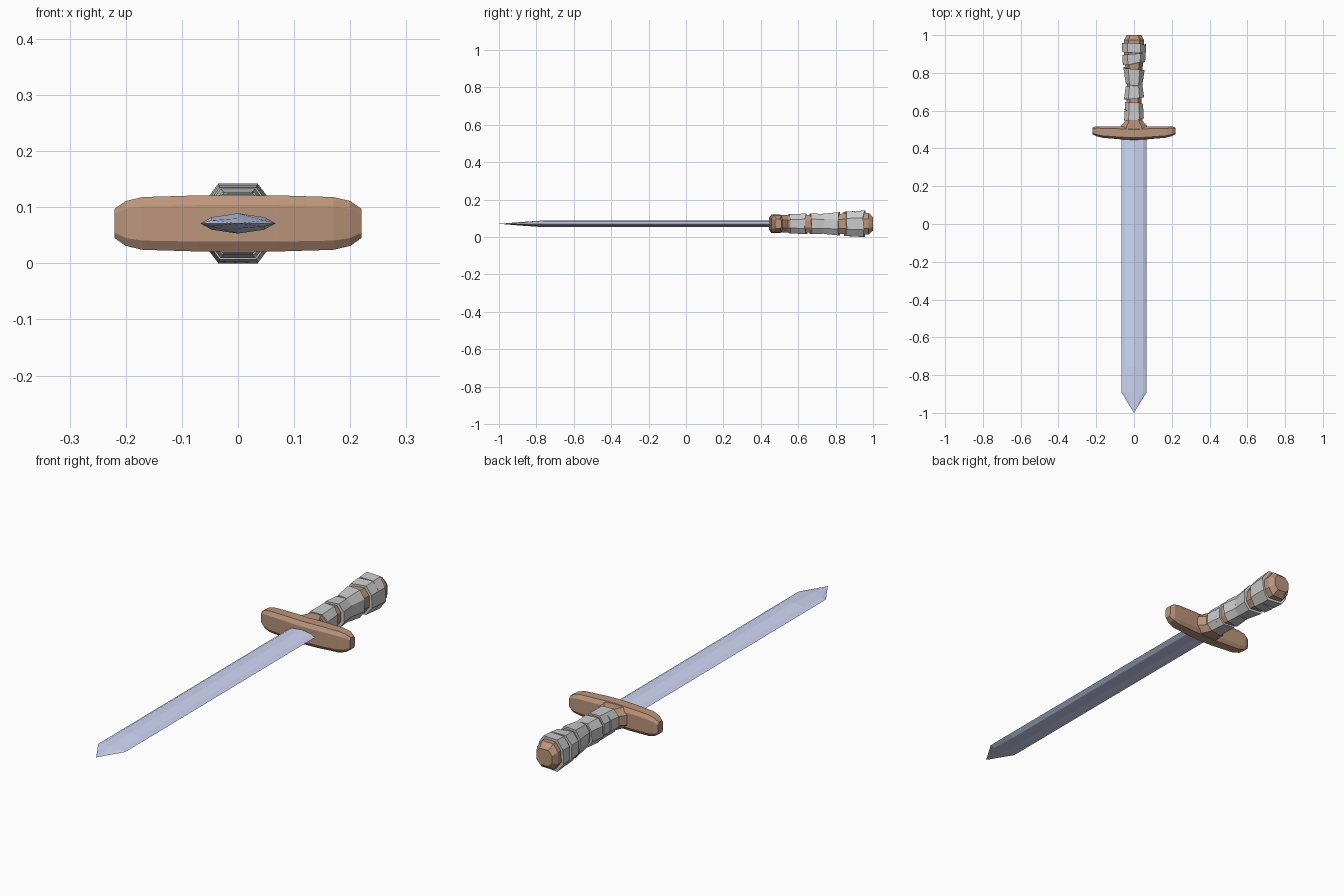
import bpy, bmesh, random

if "Cube" in bpy.data.objects:
    bpy.data.objects.remove(bpy.data.objects["Cube"])

random.seed(4)
ZC = 0.071


def material(name, color):
    m = bpy.data.materials.new(name)
    m.diffuse_color = (*color, 1)
    m.use_nodes = True
    m.node_tree.nodes["Principled BSDF"].inputs["Base Color"].default_value = m.diffuse_color
    return m


def loft(name, rings, mat=None, apex=None):
    """Skin a list of point rings, closed with end faces or a pointed apex."""
    bm = bmesh.new()
    vs = [[bm.verts.new(p) for p in ring] for ring in rings]
    n = len(vs[0])
    for a, b in zip(vs, vs[1:]):
        for i in range(n):
            bm.faces.new((a[i], a[(i + 1) % n], b[(i + 1) % n], b[i]))
    bm.faces.new(vs[0])
    if apex:
        tip = bm.verts.new(apex)
        for i in range(n):
            bm.faces.new((vs[-1][i], vs[-1][(i + 1) % n], tip))
    else:
        bm.faces.new(vs[-1])
    bmesh.ops.recalc_face_normals(bm, faces=bm.faces)
    me = bpy.data.meshes.new(name)
    bm.to_mesh(me)
    bm.free()
    ob = bpy.data.objects.new(name, me)
    bpy.context.collection.objects.link(ob)
    if mat:
        me.materials.append(mat)
    return ob


def octagon(a, b, c=0.55, d=0.45):
    return [(a, -b * d), (a, b * d), (a * c, b), (-a * c, b),
            (-a, b * d), (-a, -b * d), (-a * c, -b), (a * c, -b)]


def grip_ring(y, hw, hz, tilt=0.0, jitter=0.0):
    return [(x, y + tilt * x + random.uniform(-jitter, jitter), ZC + z)
            for x, z in octagon(hw, hz)]


steel = material("steel", (0.62, 0.68, 0.92))
wood = material("wood", (0.50, 0.30, 0.20))


# Blade: flattened ridged section running forward to a point
def blade_ring(y, hw, h):
    pts = [(-1, 0), (-0.7, 0.62), (0, 1), (0.7, 0.62),
           (1, 0), (0.7, -0.62), (0, -1), (-0.7, -0.62)]
    return [(x * hw, y, ZC + z * h) for x, z in pts]


loft("blade", [blade_ring(0.48, 0.067, 0.018), blade_ring(-0.76, 0.067, 0.018),
               blade_ring(-0.89, 0.067, 0.009)], steel, (0, -1, ZC))

# Crossguard: bar with ends swept back toward the grip
half = [(0.07, 0.482, 0.034, 0.050), (0.17, 0.487, 0.030, 0.047),
        (0.20, 0.491, 0.026, 0.040), (0.22, 0.493, 0.017, 0.026)]
stations = [(-x, y, hy, hz) for x, y, hy, hz in reversed(half)]
stations += [(0, 0.478, 0.033, 0.050)] + half
loft("crossguard", [[(x, y + u, ZC + v) for u, v in octagon(hy, hz, 0.65, 0.65)]
                    for x, y, hy, hz in stations], wood)

# Wooden grip: flares into the guard, narrows at the waist, chamfered pommel
loft("grip", [grip_ring(*r) for r in [
    (0.48, 0.09, 0.047), (0.515, 0.072, 0.047), (0.545, 0.046, 0.047),
    (0.62, 0.042, 0.047), (0.72, 0.036, 0.046), (0.80, 0.042, 0.051),
    (0.88, 0.052, 0.058), (0.975, 0.052, 0.058), (1.0, 0.038, 0.036)]], wood)

# Wrappings: slanted cloth bands (start, end, half widths, half heights)
bands = [(0.552, 0.605, 0.052, 0.049, 0.052, 0.053, 0.15),
         (0.600, 0.643, 0.049, 0.047, 0.053, 0.055, -0.10),
         (0.667, 0.732, 0.053, 0.044, 0.055, 0.053, 0.12),
         (0.738, 0.822, 0.043, 0.056, 0.054, 0.062, -0.10),
         (0.848, 0.900, 0.059, 0.062, 0.064, 0.068, 0.15),
         (0.905, 0.953, 0.062, 0.064, 0.068, 0.071, -0.06)]
for i, (y0, y1, w0, w1, h0, h1, tilt) in enumerate(bands):
    loft(f"grip_wrap_{i + 1}", [grip_ring(y0, w0, h0, tilt, 0.004),
                                grip_ring(y1, w1, h1, tilt, 0.004)])
